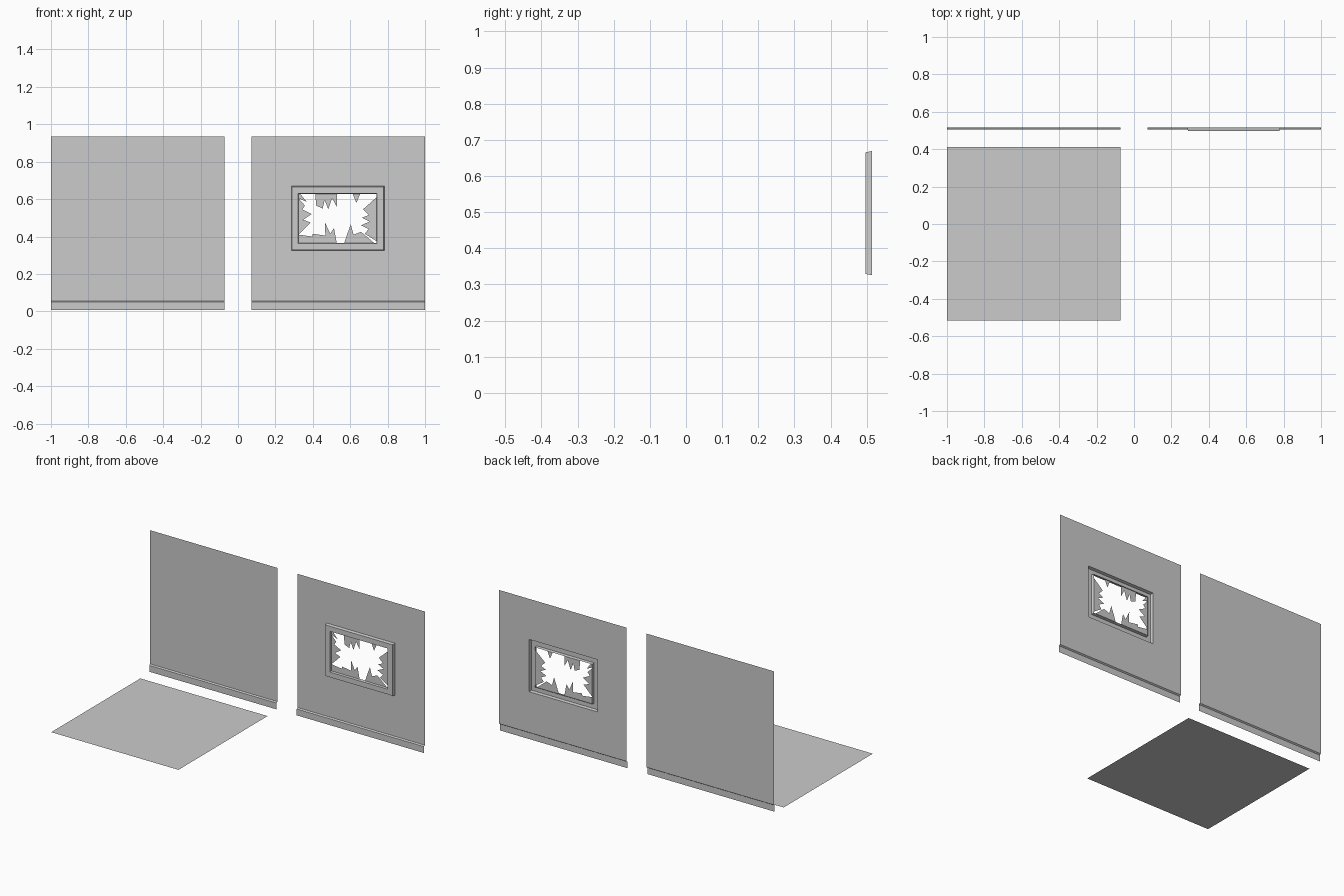
import bpy

if "Cube" in bpy.data.objects:
    bpy.data.objects.remove(bpy.data.objects["Cube"])

WALL_Y, TRIM_Y, FRAME_Y = 0.515, 0.506, 0.496
Z0, TRIM_Z, LEDGE_Z, Z1 = 0.008, 0.05, 0.056, 0.936


def make(name, verts, faces):
    mesh = bpy.data.meshes.new(name)
    mesh.from_pydata(verts, [], faces)
    mesh.update()
    obj = bpy.data.objects.new(name, mesh)
    bpy.context.collection.objects.link(obj)
    return obj


def rect(x0, x1, z0, z1, y):
    return [(x0, y, z0), (x1, y, z0), (x1, y, z1), (x0, y, z1)]


def rings(name, loops):
    """Bridge successive four-cornered loops, leaving both ends open."""
    verts = [v for loop in loops for v in loop]
    faces = []
    for k in range(len(loops) - 1):
        for i in range(4):
            j = (i + 1) % 4
            faces.append((4 * k + i, 4 * k + j, 4 * k + 4 + j, 4 * k + 4 + i))
    return make(name, verts, faces)


def sheet(name, x0, x1, profile):
    """Sweep a (y, z) profile along x as an open sheet."""
    verts = [(x, y, z) for y, z in profile for x in (x0, x1)]
    faces = [(2 * i, 2 * i + 1, 2 * i + 3, 2 * i + 2) for i in range(len(profile) - 1)]
    return make(name, verts, faces)


# Floor tile
make("floor_tile",
     [(-1, -0.515, 0), (-0.073, -0.515, 0), (-0.073, 0.412, 0), (-1, 0.412, 0)],
     [(0, 1, 2, 3)])

# Plain wall and both skirting boards
skirting = [(TRIM_Y, Z0), (TRIM_Y, TRIM_Z), (WALL_Y, LEDGE_Z)]
sheet("plain_wall", -1, -0.073, [(WALL_Y, LEDGE_Z), (WALL_Y, Z1)])
sheet("plain_wall_skirting", -1, -0.073, skirting)
sheet("window_wall_skirting", 0.073, 1, skirting)

# Wall with window opening
outer = rect(0.285, 0.782, 0.325, 0.669, WALL_Y)
rings("window_wall", [rect(0.073, 1, LEDGE_Z, Z1, WALL_Y), outer])

# Raised hollow frame: outer side, front face, inner reveal
rings("window_frame", [
    outer,
    rect(0.289, 0.778, 0.329, 0.665, FRAME_Y),
    rect(0.321, 0.743, 0.363, 0.631, FRAME_Y),
    rect(0.324, 0.740, 0.366, 0.628, WALL_Y)])

# Broken glass: jagged pieces, in hundredths from the lower left pane corner
shards = {
    "left": [(0, 24), (3.5, 20), (2, 18), (7, 15.5), (2.5, 12.5), (6.5, 11), (0, 4.5)],
    "lower_left": [(0, 0), (0, 4.5), (7.5, 3.5), (7.5, 5), (14.5, 4), (14.5, 0)],
    "lower_middle": [(14.5, 0), (14.2, 11), (17, 5), (19, 8), (20.5, 0)],
    "lower_right": [(24.5, 0), (26, 4.5), (28, 10), (29.5, 4.5), (33.5, 6), (40.5, 0)],
    "right": [(41.8, 1), (35.5, 5), (37.5, 7.5), (33.5, 9.5), (38, 11.5),
              (34, 13.5), (37.5, 15), (34.5, 18), (41.8, 24.5)],
    "upper_left": [(0, 26.3), (1, 26.3), (4.5, 22), (0, 24)],
    "upper_middle": [(9, 26.3), (9.5, 20), (13, 18.5), (14, 23), (16, 18),
                     (18, 24), (20.5, 19.5), (20.5, 26.3)],
    "upper_right": [(29, 26.3), (31, 21.5), (33, 26.3)],
}
for name, pts in shards.items():
    make("glass_shard_" + name,
         [(0.323 + u / 100, 0.511, 0.365 + v / 100) for u, v in pts],
         [tuple(range(len(pts)))])
